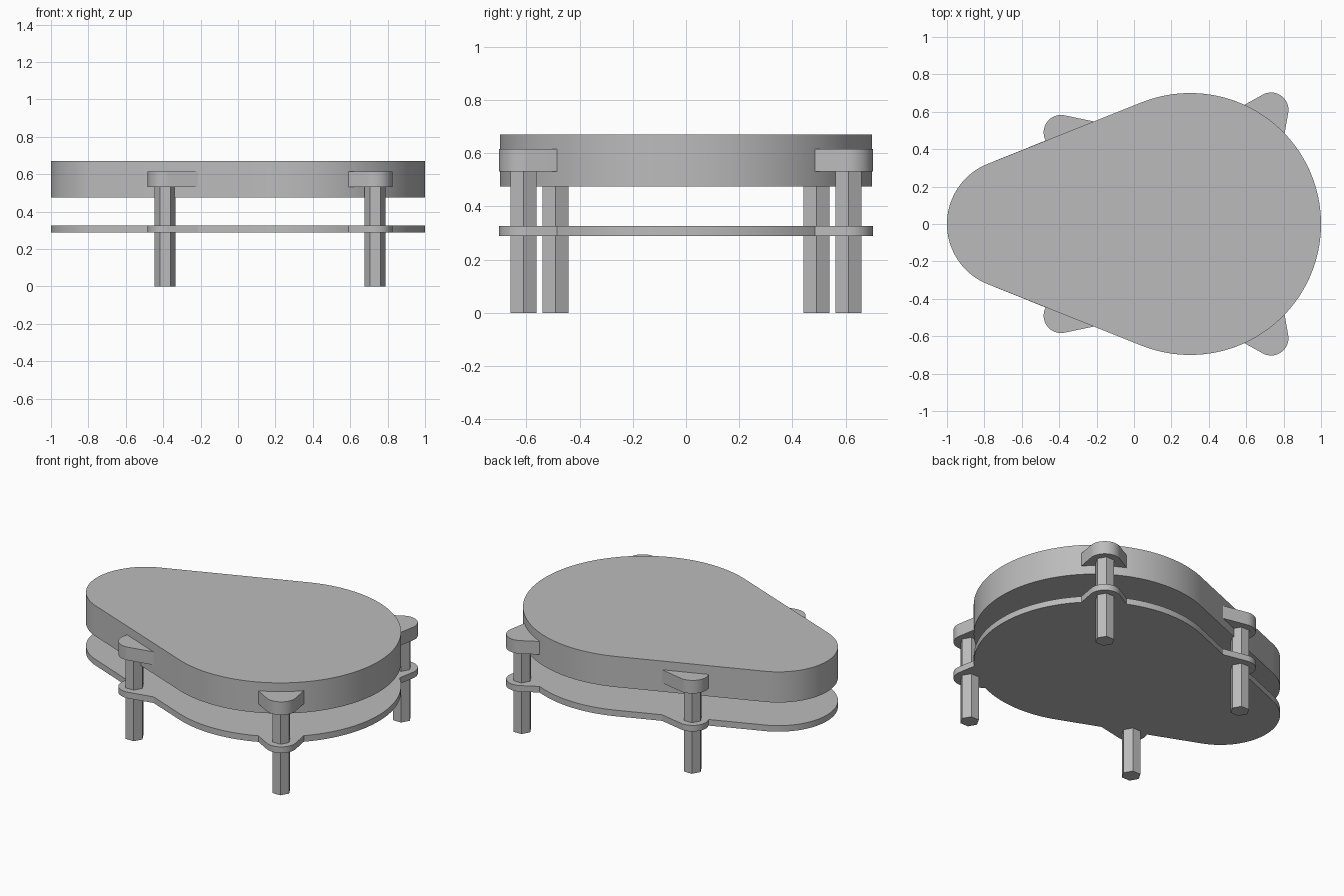
import bpy, bmesh, math

if "Cube" in bpy.data.objects:
    bpy.data.objects.remove(bpy.data.objects["Cube"])

grey = bpy.data.materials.new("plain grey")
grey.diffuse_color = (0.5, 0.5, 0.5, 1)
grey.use_nodes = True
grey.node_tree.nodes["Principled BSDF"].inputs["Base Color"].default_value = grey.diffuse_color


def arc(cx, cy, r, a0, a1, n):
    """Points on a circle between two angles in degrees."""
    out = []
    for i in range(n + 1):
        a = math.radians(a0 + (a1 - a0) * i / n)
        out.append((cx + r * math.cos(a), cy + r * math.sin(a)))
    return out


def flip(points):
    """Mirror a profile across the x axis, keeping its winding."""
    return [(x, -y) for x, y in reversed(points)]


def slab(name, points, z0, z1):
    """Extrude a flat outline between two heights."""
    bm = bmesh.new()
    face = bm.faces.new([bm.verts.new((x, y, z0)) for x, y in points])
    ext = bmesh.ops.extrude_face_region(bm, geom=[face])
    for v in ext["geom"]:
        if isinstance(v, bmesh.types.BMVert):
            v.co.z = z1
    bmesh.ops.recalc_face_normals(bm, faces=bm.faces[:])
    for f in bm.faces:
        f.smooth = True
    me = bpy.data.meshes.new(name)
    bm.to_mesh(me)
    bm.free()
    me.set_sharp_from_angle(angle=math.radians(30))
    me.materials.append(grey)
    ob = bpy.data.objects.new(name, me)
    bpy.context.collection.objects.link(ob)


# Egg outline: large circle joined by tangents to a small one
R, BX = 0.7, 0.3
r = 0.346
SX = -1 + r
T = 90 + math.degrees(math.asin((R - r) / (BX - SX)))

# Bracket outlines at the legs (wide end and narrow end)
A0, A1 = 43.8, 65.5
wide_leg, narrow_leg = (0.733, 0.61), (-0.39, 0.49)
wide_tab = arc(*wide_leg, 0.093, -10, 120, 20)
narrow_tab = [(-0.214, 0.548)] + arc(*narrow_leg, 0.093, 77, 208, 20)


def full(upper):
    """Close an upper half outline with its mirror image."""
    return upper + flip(upper)[1:-1]


egg = full(arc(BX, 0, R, 0, T, 48) + arc(SX, 0, r, T, 180, 24))
shelf = full(arc(BX, 0, R, 0, A0, 18) + wide_tab + arc(BX, 0, R, A1, T, 20)
             + narrow_tab + arc(SX, 0, r, T, 180, 24))

# Table top and lower shelf
slab("table_top", egg, 0.475, 0.671)
slab("lower_shelf", shelf, 0.288, 0.327)

# Brackets reach a little way into the table top
wide_bracket = (arc(BX, 0, R, A0, A0, 1)[:1] + wide_tab
                + arc(BX, 0, R, A1, A1, 1)[:1] + [(0.65, 0.5)])
narrow_bracket = narrow_tab + [(-0.33, 0.44)]

# Hexagonal legs and their brackets, mirrored front to back
for end, (lx, ly), bracket in (("right", wide_leg, wide_bracket),
                               ("left", narrow_leg, narrow_bracket)):
    leg = arc(lx, ly, 0.0565, 0, 300, 5)
    for side, pts, br in (("back", leg, bracket),
                          ("front", flip(leg), flip(bracket))):
        slab(f"{side}_{end}_leg", pts, 0, 0.54)
        slab(f"{side}_{end}_bracket", br, 0.531, 0.615)
